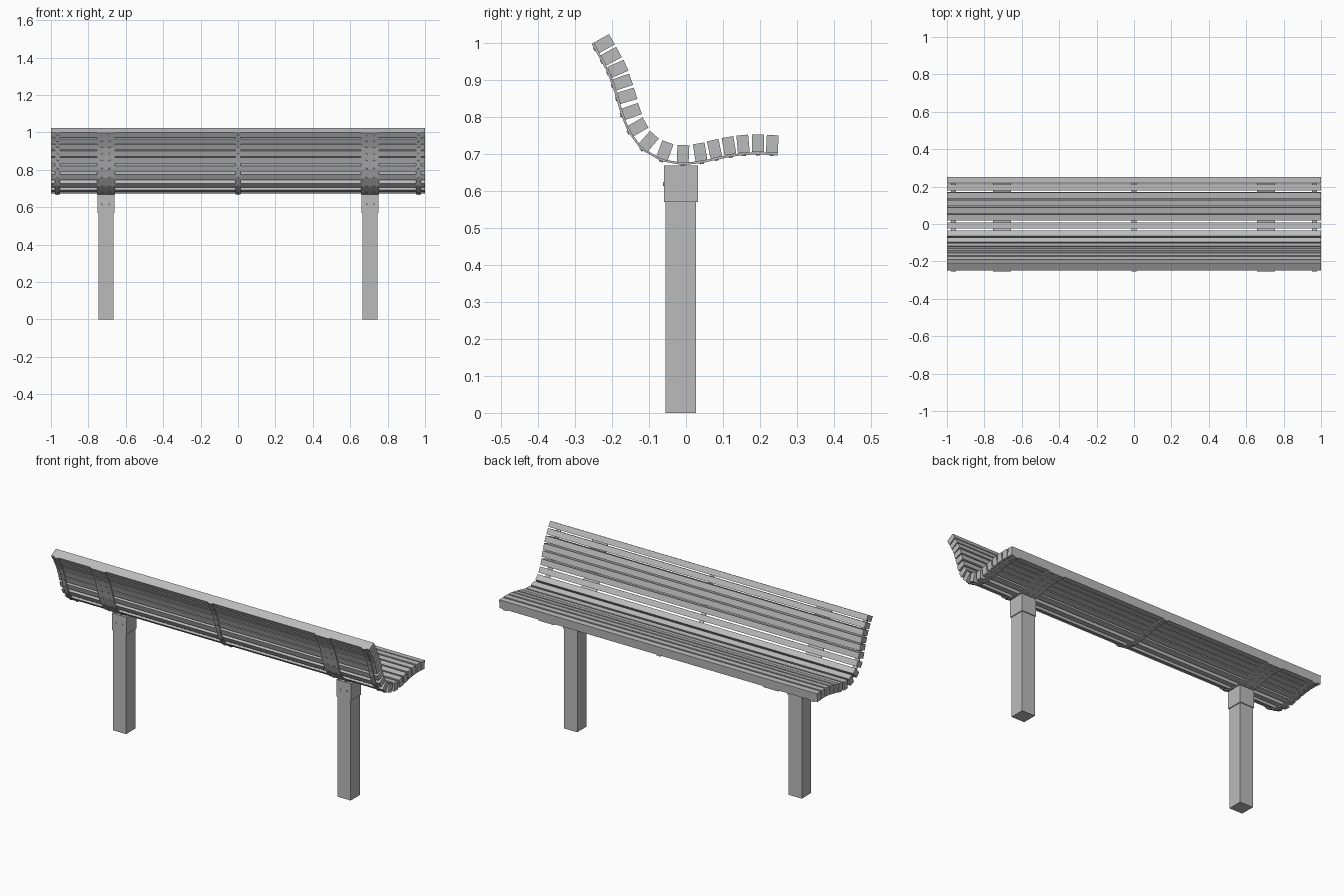
import bpy, bmesh, math
from mathutils import Vector, Matrix

if "Cube" in bpy.data.objects:
    bpy.data.objects.remove(bpy.data.objects["Cube"])

grey = bpy.data.materials.new("plain_grey")
grey.use_nodes = True
grey.diffuse_color = (0.5, 0.5, 0.5, 1)
grey.node_tree.nodes["Principled BSDF"].inputs["Base Color"].default_value = (0.5, 0.5, 0.5, 1)

LEG_X, LEG_Y = 0.706, -0.014
SLAT_DEPTH, SLAT_WIDTH, STRAP = 0.048, 0.032, 0.006

# slat centres (y, z) from the top of the back to the front of the seat
CENTRES = [Vector(p) for p in (
    (-.221, .997), (-.202, .963), (-.184, .929), (-.171, .893),
    (-.159, .856), (-.147, .814), (-.130, .772), (-.101, .733),
    (-.057, .708), (-.008, .699), (.038, .704), (.077, .713),
    (.116, .721), (.154, .726), (.194, .728), (.233, .726))]


def add_object(name, bm):
    mesh = bpy.data.meshes.new(name)
    bmesh.ops.recalc_face_normals(bm, faces=bm.faces)
    bm.to_mesh(mesh)
    bm.free()
    mesh.materials.append(grey)
    obj = bpy.data.objects.new(name, mesh)
    bpy.context.collection.objects.link(obj)
    return obj


def box(name, centre, size, tilt=0):
    bm = bmesh.new()
    bmesh.ops.create_cube(bm, size=1, matrix=Matrix.Translation(centre)
                          @ Matrix.Rotation(tilt, 4, 'X') @ Matrix.Diagonal((*size, 1)))
    return add_object(name, bm)


def add_bolt(bm, centre, direction):
    turn = Vector(direction).to_track_quat('Z', 'Y').to_matrix().to_4x4()
    bmesh.ops.create_cone(bm, cap_ends=True, segments=12, radius1=0.006, radius2=0.005,
                          depth=0.005, matrix=Matrix.Translation(centre) @ turn)


# tangent and outward (under/behind) normal at each slat
tangents, normals = [], []
for i in range(len(CENTRES)):
    t = (CENTRES[min(i + 1, len(CENTRES) - 1)] - CENTRES[max(i - 1, 0)]).normalized()
    tangents.append(t)
    normals.append(Vector((t.y, -t.x)))

# slats
for i, (c, t) in enumerate(zip(CENTRES, tangents)):
    box(f"slat_{i + 1}", (0, c.x, c.y), (2, SLAT_WIDTH, SLAT_DEPTH), math.atan2(t.y, t.x))

# curved support straps under the slats
inner = [c + n * SLAT_DEPTH / 2 for c, n in zip(CENTRES, normals)]
outer = [p + n * STRAP for p, n in zip(inner, normals)]
for line in (inner, outer):
    line.insert(0, line[0] - tangents[0] * SLAT_WIDTH / 2)
    line.append(line[-1] + tangents[-1] * SLAT_WIDTH / 2)


def strap(name, x, width, bolt_offsets):
    bm = bmesh.new()
    rings = []
    for a, b in zip(inner, outer):
        rings.append([bm.verts.new((x + s * width / 2, p.x, p.y))
                      for s, p in ((-1, a), (1, a), (1, b), (-1, b))])
    for r, q in zip(rings, rings[1:]):
        for k in range(4):
            bm.faces.new((r[k], r[(k + 1) % 4], q[(k + 1) % 4], q[k]))
    bm.faces.new(rings[0])
    bm.faces.new(rings[-1])
    for p, n in zip(outer[1:-1], normals):
        for dx in bolt_offsets:
            add_bolt(bm, (x + dx, p.x, p.y), (0, n.x, n.y))
    add_object(name, bm)


strap("middle_strap", 0, 0.026, [0])
for side, s in (("left", 1), ("right", -1)):
    strap(f"{side}_end_strap", s * 0.966, 0.026, [0])
    strap(f"{side}_leg_strap", s * LEG_X, 0.096, [-0.02, 0.02])

    # post and the bracket sleeve on top of it
    box(f"{side}_post", (s * LEG_X, LEG_Y, 0.32), (0.082, 0.082, 0.64))
    box(f"{side}_bracket", (s * LEG_X, LEG_Y, 0.619), (0.092, 0.092, 0.098))
    bm = bmesh.new()
    for dx in (-0.02, 0.02):
        add_bolt(bm, (s * LEG_X + dx, LEG_Y - 0.046, 0.618), (0, -1, 0))
    add_object(f"{side}_bracket_bolts", bm)
